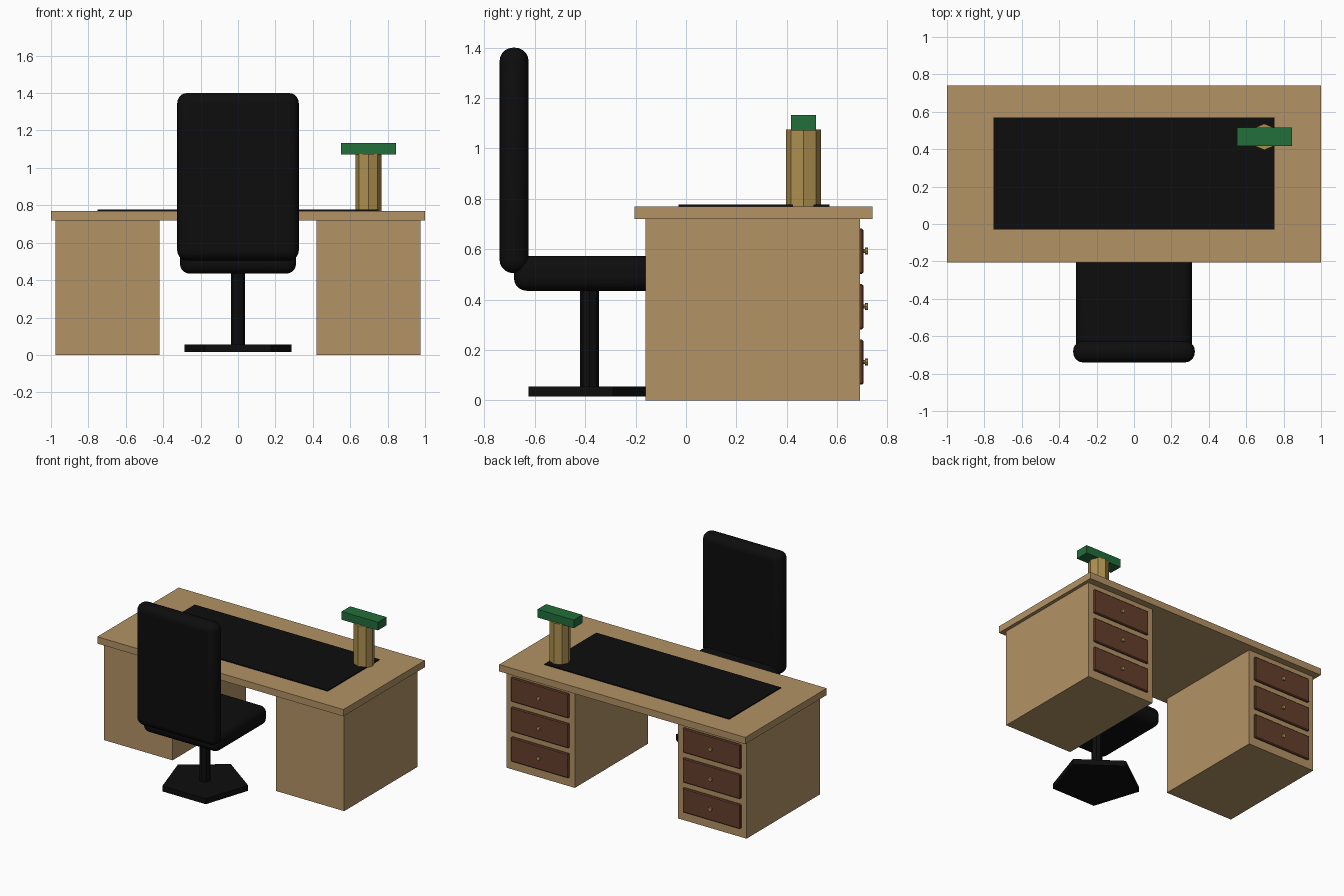
import bpy
from math import radians

default = bpy.data.objects.get("Cube")
if default:
    bpy.data.objects.remove(default, do_unlink=True)


def material(name, rgb):
    m = bpy.data.materials.new(name)
    m.use_nodes = True
    m.diffuse_color = (*rgb, 1)
    m.node_tree.nodes["Principled BSDF"].inputs["Base Color"].default_value = (*rgb, 1)
    return m


WOOD = material("light_wood", (0.45, 0.29, 0.13))
DARK_WOOD = material("dark_wood", (0.13, 0.05, 0.025))
BRASS = material("brass", (0.42, 0.28, 0.08))
GREEN = material("green_shade", (0.016, 0.156, 0.042))
BLACK = material("black", (0.004, 0.004, 0.004))


def box(name, xs, ys, zs, mat, bevel=0, segments=1):
    """Box given by its limits on each axis, with optional bevelled edges."""
    limits = (xs, ys, zs)
    bpy.ops.mesh.primitive_cube_add(size=1, location=[sum(l) / 2 for l in limits])
    ob = bpy.context.object
    ob.name = name
    ob.scale = [l[1] - l[0] for l in limits]
    bpy.ops.object.transform_apply(location=False, rotation=False, scale=True)
    ob.data.materials.append(mat)
    if bevel:
        mod = ob.modifiers.new("rounded_edges", "BEVEL")
        mod.width = bevel
        mod.segments = segments
        if segments > 1:
            bpy.ops.object.shade_smooth_by_angle(angle=radians(40))
    return ob


def prism(name, sides, radius, depth, centre, mat, rotation=(0, 0, 0)):
    bpy.ops.mesh.primitive_cylinder_add(vertices=sides, radius=radius, depth=depth,
                                        location=centre, rotation=rotation)
    ob = bpy.context.object
    ob.name = name
    ob.data.materials.append(mat)
    return ob


# Desk top and blotter
box("desk_top", (-1, 1), (-0.205, 0.74), (0.72, 0.77), WOOD)
box("blotter", (-0.75, 0.75), (-0.03, 0.57), (0.769, 0.777), BLACK)

# Two pedestals, each with three drawers and knobs on the back side
for side, x in (("left", 0.6975), ("right", -0.6975)):
    box(side + "_pedestal", (x - 0.2775, x + 0.2775), (-0.16, 0.69), (0, 0.72), WOOD)
    for i in range(3):
        z = 0.152 + 0.22 * i
        box(f"{side}_drawer_{i + 1}", (x - 0.235, x + 0.235), (0.68, 0.704),
            (z - 0.09, z + 0.09), DARK_WOOD, 0.006)
        prism(f"{side}_knob_stem_{i + 1}", 8, 0.008, 0.02, (x, 0.707, z), BRASS,
              (radians(90), 0, 0))
        prism(f"{side}_knob_{i + 1}", 8, 0.014, 0.012, (x, 0.716, z), BRASS,
              (radians(90), 0, 0))

# Desk lamp
prism("lamp_stem", 8, 0.07, 0.305, (0.697, 0.466, 0.9225), BRASS)
box("lamp_shade", (0.55, 0.845), (0.417, 0.517), (1.072, 1.132), GREEN)

# Swivel chair
prism("chair_base", 5, 0.3, 0.04, (0, -0.383, 0.035), BLACK)
prism("chair_post", 8, 0.038, 0.42, (0, -0.383, 0.255), BLACK)
box("chair_seat", (-0.31, 0.31), (-0.683, -0.083), (0.435, 0.572), BLACK, 0.05, 5)
box("chair_back", (-0.325, 0.325), (-0.74, -0.625), (0.505, 1.4), BLACK, 0.053, 5)
